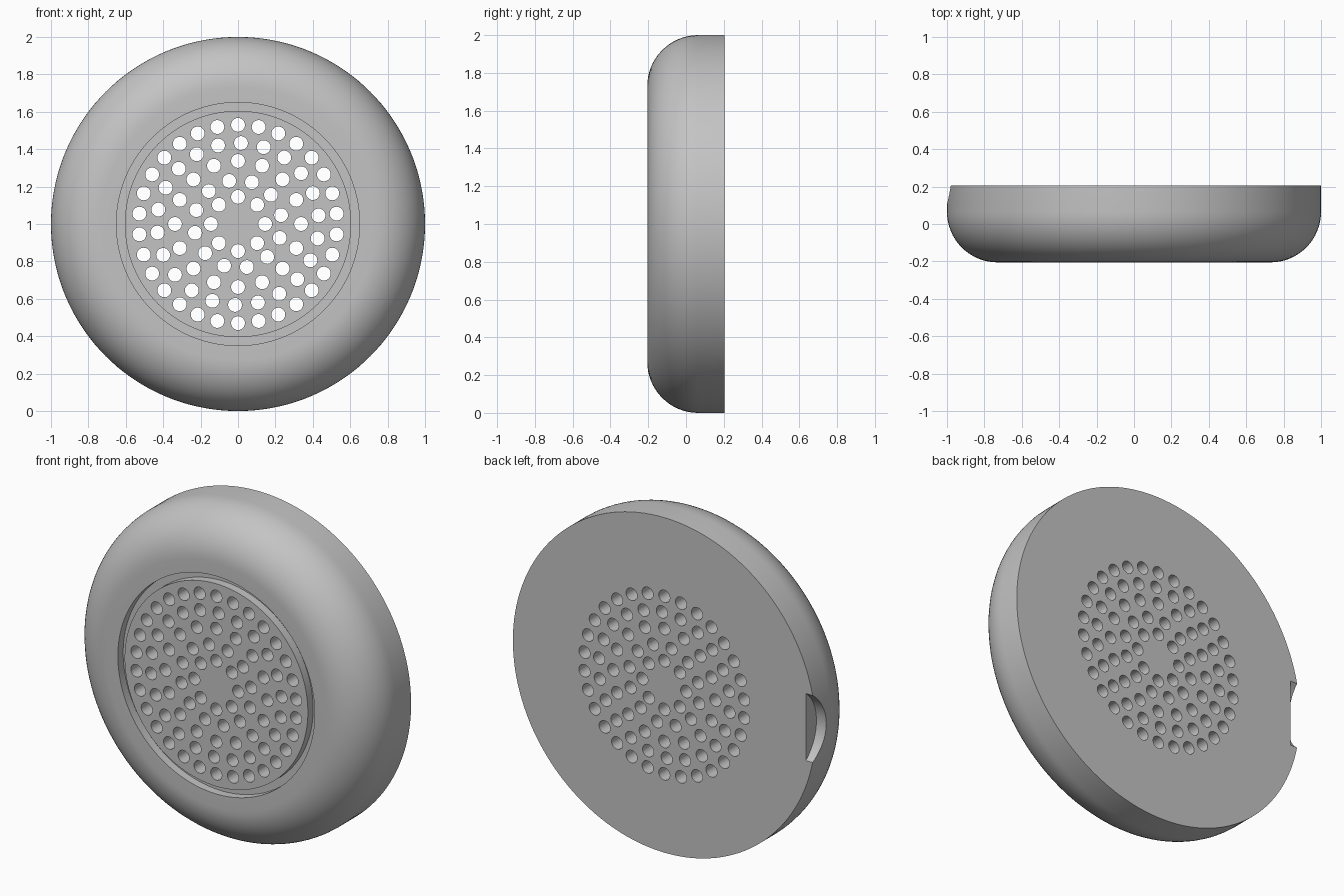
import bpy, bmesh, math
from mathutils import Matrix, Vector

if "Cube" in bpy.data.objects:
    bpy.data.objects.remove(bpy.data.objects["Cube"], do_unlink=True)

HALF = 0.205      # half thickness
SIDES = 144
FILLET = 0.27

grey = bpy.data.materials.new("plain_grey")
grey.use_nodes = True
colour = (0.55, 0.55, 0.55, 1)
grey.diffuse_color = colour
grey.node_tree.nodes["Principled BSDF"].inputs["Base Color"].default_value = colour


def make_object(name, bm):
    bmesh.ops.recalc_face_normals(bm, faces=bm.faces)
    mesh = bpy.data.meshes.new(name)
    bm.to_mesh(mesh)
    bm.free()
    mesh.materials.append(grey)
    obj = bpy.data.objects.new(name, mesh)
    bpy.context.collection.objects.link(obj)
    return obj


def lathe(name, profile):
    """Turn (radius, y) points about the y axis and cap both ends."""
    bm = bmesh.new()
    rings = []
    for r, y in profile:
        angles = [math.tau * i / SIDES for i in range(SIDES)]
        rings.append([bm.verts.new((r * math.sin(a), y, 1 + r * math.cos(a))) for a in angles])
    for a, b in zip(rings, rings[1:]):
        for i in range(SIDES):
            j = (i + 1) % SIDES
            bm.faces.new((a[i], a[j], b[j], b[i]))
    bm.faces.new(rings[0])
    bm.faces.new(rings[-1])
    return make_object(name, bm)


def cut(target, cutter):
    mod = target.modifiers.new(cutter.name, 'BOOLEAN')
    mod.operation = 'DIFFERENCE'
    mod.solver = 'EXACT'
    mod.object = cutter
    bpy.context.view_layer.objects.active = target
    bpy.ops.object.modifier_apply(modifier=mod.name)
    bpy.data.objects.remove(cutter, do_unlink=True)


# Body: flush centre disc, ring groove, rounded front edge, flat back
front = -HALF
groove = front + 0.05
profile = [(0.605, front), (0.605, groove), (0.65, groove), (0.65, front)]
for i in range(17):
    a = math.pi / 2 * i / 16
    profile.append((1 - FILLET + FILLET * math.sin(a), front + FILLET - FILLET * math.cos(a)))
profile.append((1, HALF))
body = lathe("round_body", profile)

# Drain holes: (ring radius, count, start angle in degrees)
bm = bmesh.new()
turn = Matrix.Rotation(math.pi / 2, 4, 'X')
for radius, count, start in [(0.145, 8, 0), (0.235, 12, 18.4), (0.337, 16, 0),
                             (0.433, 22, 2.1), (0.53, 30, 0)]:
    for i in range(count):
        a = math.radians(start) + math.tau * i / count
        place = Vector((radius * math.sin(a), 0, 1 + radius * math.cos(a)))
        bmesh.ops.create_cone(bm, cap_ends=True, segments=28, radius1=0.037, radius2=0.037,
                              depth=1, matrix=Matrix.Translation(place) @ turn)
cut(body, make_object("hole_cutter", bm))

# Finger notch in the back edge on the right side
bm = bmesh.new()
bmesh.ops.create_cone(bm, cap_ends=True, segments=96, radius1=0.25, radius2=0.25, depth=0.4,
                      matrix=Matrix.Translation((-1.135, HALF + 0.15, 1))
                      @ Matrix.Rotation(math.pi / 2, 4, 'Y'))
cut(body, make_object("notch_cutter", bm))

# Smooth curves, sharp edges
bpy.ops.object.select_all(action='DESELECT')
body.select_set(True)
bpy.context.view_layer.objects.active = body
bpy.ops.object.shade_smooth_by_angle(angle=math.radians(30))
